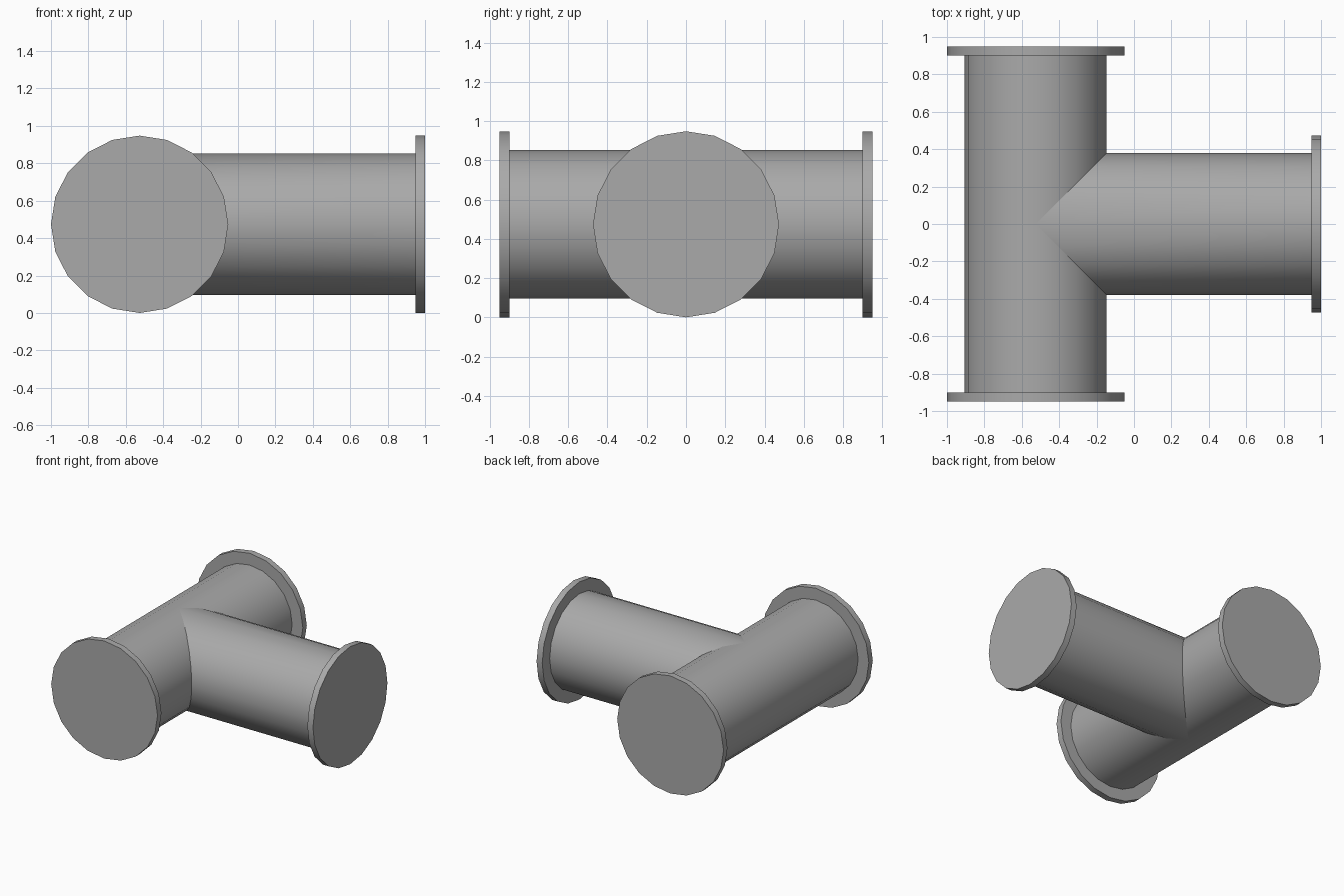
import bpy, bmesh
from math import pi, radians
from mathutils import Matrix, Vector

if "Cube" in bpy.data.objects:
    bpy.data.objects.remove(bpy.data.objects["Cube"])

SIDES = 20
PIPE_R, FLANGE_R, FLANGE_T = 0.379, 0.474, 0.05
HALF_LENGTH, BRANCH_END = 0.95, 1.0
CENTRE = Vector((-0.526, 0, FLANGE_R))

steel = bpy.data.materials.new("grey steel")
steel.use_nodes = True
colour = (0.4, 0.4, 0.4, 1)
steel.diffuse_color = colour
steel.node_tree.nodes["Principled BSDF"].inputs["Base Color"].default_value = colour


def cylinder(name, radius, start, end, axis, capped=True, mitre=False):
    """Cylinder along x or y, measured from the junction centre."""
    bm = bmesh.new()
    bmesh.ops.create_cone(bm, cap_ends=capped, segments=SIDES, radius1=radius,
                          radius2=radius, depth=end - start)
    turn = Matrix.Rotation(pi / 2, 4, 'Y' if axis == 'x' else 'X')
    shift = Vector(((start + end) / 2, 0, 0) if axis == 'x' else (0, (start + end) / 2, 0))
    bm.transform(Matrix.Translation(shift) @ turn)
    # Shape the inner end to meet a pipe of the same radius
    if mitre:
        for v in bm.verts:
            if v.co.x < (start + end) / 2:
                v.co.x = abs(v.co.y)
    bmesh.ops.recalc_face_normals(bm, faces=bm.faces)
    mesh = bpy.data.meshes.new(name)
    bm.to_mesh(mesh)
    bm.free()
    mesh.materials.append(steel)
    obj = bpy.data.objects.new(name, mesh)
    obj.location = CENTRE
    bpy.context.collection.objects.link(obj)
    bpy.ops.object.select_all(action='DESELECT')
    obj.select_set(True)
    bpy.context.view_layer.objects.active = obj
    bpy.ops.object.shade_smooth_by_angle(angle=radians(30))
    return obj


# Pipes
inner = HALF_LENGTH - FLANGE_T
reach = BRANCH_END - CENTRE.x
cylinder("main_pipe", PIPE_R, -inner, inner, 'y')
cylinder("branch_pipe", PIPE_R, 0, reach - FLANGE_T, 'x', capped=False, mitre=True)

# Closed flanges on the three ends
cylinder("front_flange", FLANGE_R, -HALF_LENGTH, -inner, 'y')
cylinder("back_flange", FLANGE_R, inner, HALF_LENGTH, 'y')
cylinder("branch_flange", FLANGE_R, reach - FLANGE_T, reach, 'x')
